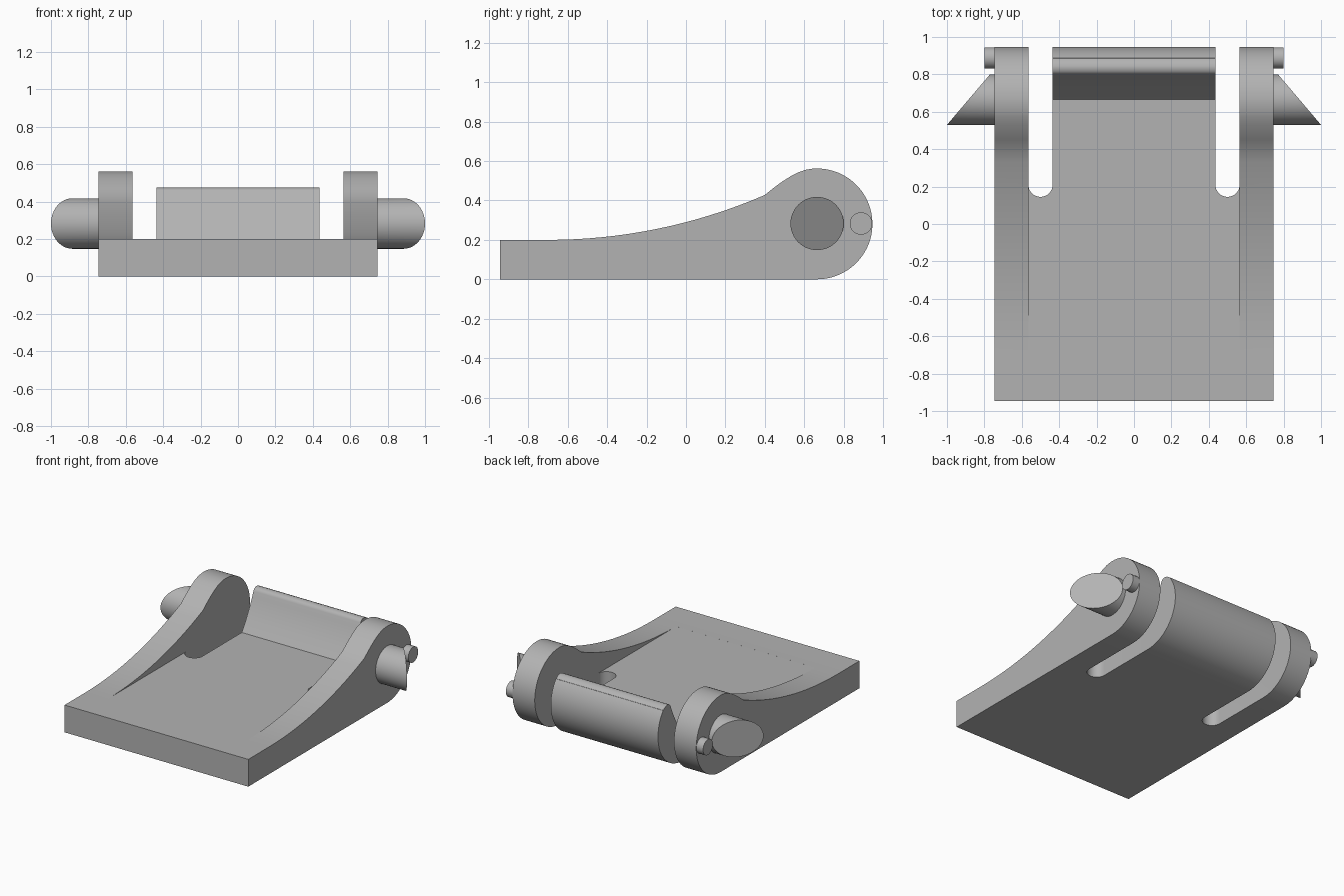
import bpy, bmesh, math

if "Cube" in bpy.data.objects:
    bpy.data.objects.remove(bpy.data.objects["Cube"])

HUB_Y, HUB_Z, HUB_R = 0.665, 0.281, 0.281
SIDE, ARM_IN, TONGUE, FLOOR = 0.745, 0.565, 0.435, 0.2

grey = bpy.data.materials.new("light grey")
grey.diffuse_color = (0.45, 0.45, 0.45, 1)
grey.use_nodes = True
grey.node_tree.nodes["Principled BSDF"].inputs["Base Color"].default_value = grey.diffuse_color


def prism(name, pts, place_a, place_b):
    """Join two copies of a 2D outline, each placed in 3D, into a solid."""
    bm = bmesh.new()
    a = [bm.verts.new(place_a(*p)) for p in pts]
    b = [bm.verts.new(place_b(*p)) for p in pts]
    bm.faces.new(a)
    bm.faces.new(b[::-1])
    n = len(pts)
    for i in range(n):
        j = (i + 1) % n
        bm.faces.new((a[i], b[i], b[j], a[j]))
    bmesh.ops.recalc_face_normals(bm, faces=bm.faces)
    me = bpy.data.meshes.new(name)
    bm.to_mesh(me)
    bm.free()
    me.materials.append(grey)
    ob = bpy.data.objects.new(name, me)
    bpy.context.collection.objects.link(ob)
    return ob


def arc(cx, cy, r, start, end, n):
    return [(cx + r * math.cos(math.radians(start + (end - start) * i / n)),
             cy + r * math.sin(math.radians(start + (end - start) * i / n)))
            for i in range(n + 1)]


def across(name, pts, x0, x1):
    return prism(name, pts, lambda y, z: (x0, y, z), lambda y, z: (x1, y, z))


def smooth(ob):
    bpy.ops.object.select_all(action='DESELECT')
    ob.select_set(True)
    bpy.context.view_layer.objects.active = ob
    bpy.ops.object.shade_smooth_by_angle(angle=math.radians(25))


def cut(ob, cutter):
    bpy.context.view_layer.objects.active = ob
    mod = ob.modifiers.new("cut", 'BOOLEAN')
    mod.operation, mod.solver, mod.object = 'DIFFERENCE', 'EXACT', cutter
    bpy.ops.object.modifier_apply(modifier=mod.name)
    bpy.data.objects.remove(cutter)


# Body: side profile with a sweeping arm and a round hub
R = 2.77
sweep = [(y, FLOOR + R - math.sqrt(R * R - (y + 0.7) ** 2))
         for y in [-0.7 + 1.1 * i / 16 for i in range(17)]]
crest = [(0.45, 0.468), (0.49, 0.497), (0.53, 0.522), (0.57, 0.543), (0.605, 0.555)]
profile = ([(-0.945, 0), (-0.945, FLOOR)] + sweep + crest
           + arc(HUB_Y, HUB_Z, HUB_R, 95, -90, 40))
body = across("bracket_body", profile, -SIDE, SIDE)

# Recess between the arms, leaving the tongue's sloped front and rounded lip
recess = [(-0.69, 1), (-0.69, FLOOR), (HUB_Y, FLOOR), (0.715, 0.278), (0.757, 0.355),
          (0.785, 0.415), (0.80, 0.452), (0.805, 0.462), (0.815, 0.470),
          (0.83, 0.475), (0.845, 0.475), (0.86, 0.470), (0.873, 0.463),
          (0.884, 0.453), (1.2, 0.46), (1.2, 1)]
cut(body, across("recess_cutter", recess, -ARM_IN, ARM_IN))

# Round-ended slots either side of the tongue
mid, rad = (ARM_IN + TONGUE) / 2, (ARM_IN - TONGUE) / 2
for s in (-1, 1):
    slot = [(1.0 * s * x, y) for x, y in
            arc(mid, 0.21, rad, 180, 360, 16) + [(ARM_IN, 1.3), (TONGUE, 1.3)]]
    cut(body, prism("slot_cutter", slot, lambda x, y: (x, y, -1), lambda x, y: (x, y, 2)))
smooth(body)

# Slant-cut large pins and small stop pins
for s, side in ((-1, "left"), (1, "right")):
    big = arc(HUB_Y, 0.283, 0.135, 0, 360, 48)[:-1]
    smooth(prism(side + "_pivot_pin", big, lambda y, z: (s * 0.744, y, z),
                 lambda y, z: (s * (1 - (y - 0.53) * 0.23 / 0.27), y, z)))
    small = arc(0.888, 0.283, 0.057, 0, 360, 32)[:-1]
    smooth(across(side + "_stop_pin", small, s * 0.744, s * 0.80))
